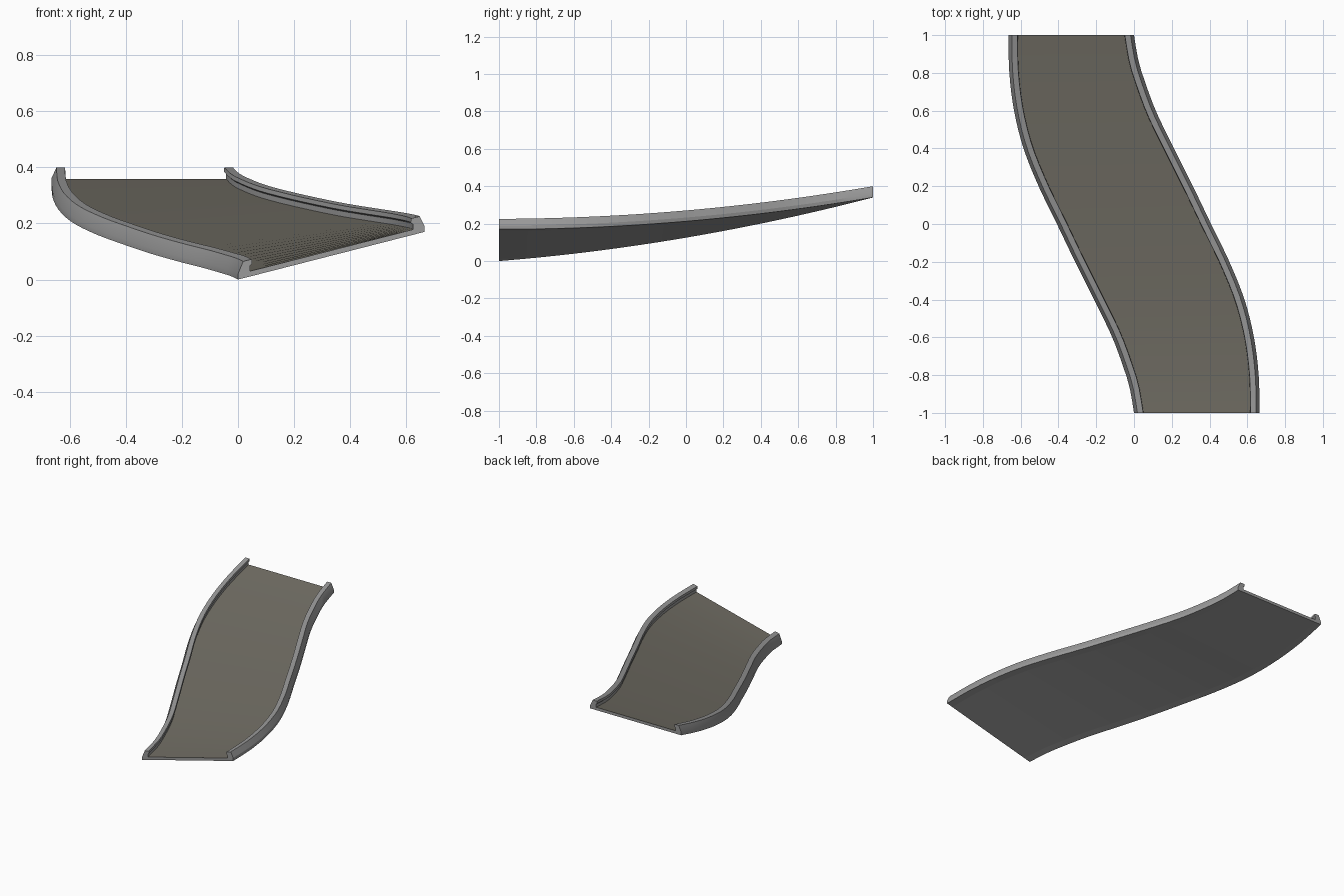
import bpy, bmesh, math

if "Cube" in bpy.data.objects:
    bpy.data.objects.remove(bpy.data.objects["Cube"])


def material(name, rgb):
    m = bpy.data.materials.new(name)
    m.diffuse_color = (*rgb, 1)
    m.use_nodes = True
    m.node_tree.nodes["Principled BSDF"].inputs["Base Color"].default_value = m.diffuse_color
    return m


GREY = material("concrete grey", (0.32, 0.32, 0.32))
OLIVE = material("road olive grey", (0.165, 0.155, 0.128))

# Plan of the left edge, (y, x); the right edge is the same curve turned half round
PATH = [(-1, 0), (-.88, -.02), (-.8, -.042), (-.6, -.115), (-.4, -.212), (-.2, -.312),
        (0, -.408), (.2, -.505), (.4, -.585), (.6, -.635), (.8, -.66), (1, -.665)]
N = 32


def left_x(y):
    # Catmull-style cubic through the path points
    n = len(PATH)
    i = max(k for k in range(n - 1) if PATH[k][0] <= y + 1e-6)

    def slope(k):
        a, b = PATH[max(k - 1, 0)], PATH[min(k + 1, n - 1)]
        return (b[1] - a[1]) / (b[0] - a[0])
    (y0, x0), (y1, x1) = PATH[i], PATH[i + 1]
    h = y1 - y0
    t = (y - y0) / h
    return ((2*t**3 - 3*t*t + 1) * x0 + (t**3 - 2*t*t + t) * h * slope(i)
            + (3*t*t - 2*t**3) * x1 + (t**3 - t*t) * h * slope(i + 1))


def station(y):
    """Both edges, both base heights and the sideways stretch factors at y."""
    t = (y + 1) / 2
    xl, xr = left_x(y), -left_x(-y)
    zl, zr = .16 * t + .18 * t * t, .17 + .17 * t * t
    e = .01

    def stretch(v):
        a, b = max(v - e, -1), min(v + e, 1)
        return math.hypot(1, (left_x(b) - left_x(a)) / (b - a))
    return xl, xr, zl, zr, stretch(y), stretch(-y)


def loft(name, section, deck_edge=None):
    bm = bmesh.new()
    rows = []
    for i in range(N + 1):
        y = -1 + 2 * i / N
        rows.append([bm.verts.new((x, y, z)) for x, z in section(y)])
    m = len(rows[0])
    for a, b in zip(rows, rows[1:]):
        for k in range(m):
            f = bm.faces.new((a[k], a[(k + 1) % m], b[(k + 1) % m], b[k]))
            f.material_index = 1 if k == deck_edge else 0
    bm.faces.new(rows[0])
    bm.faces.new(rows[-1][::-1])
    bmesh.ops.recalc_face_normals(bm, faces=bm.faces)
    me = bpy.data.meshes.new(name)
    bm.to_mesh(me)
    bm.free()
    me.materials.append(GREY)
    me.materials.append(OLIVE)
    ob = bpy.data.objects.new(name, me)
    bpy.context.collection.objects.link(ob)
    bpy.context.view_layer.objects.active = ob
    ob.select_set(True)
    bpy.ops.object.shade_smooth_by_angle(angle=math.radians(25))
    ob.select_set(False)


# Kerb profile: distance in from the outer edge, height; the lip overhangs slightly
KERB = [(0, 0), (0, .02), (.018, .06), (.048, .06), (.05, .045), (.042, .038), (.042, 0)]
INNER, THICK = .042, .019


def kerb(side):
    def section(y):
        xl, xr, zl, zr, sl, sr = station(y)
        bank = (zr - zl) / (xr - xl)
        if side < 0:
            return [(xl + d * sl, zl + d * sl * bank + h) for d, h in KERB]
        return [(xr - d * sr, zr - d * sr * bank + h) for d, h in KERB]
    return section


def slab(y):
    xl, xr, zl, zr, sl, sr = station(y)
    bank = (zr - zl) / (xr - xl)
    out = []
    cols = [k / 6 for k in range(7)]
    a, b = xl + INNER * sl, xr - INNER * sr
    za, zb = zl + INNER * sl * bank, zr - INNER * sr * bank
    return [(a, za), (a, za + THICK), (b, zb + THICK), (b, zb)]


# Banked road deck, then the two kerbs
loft("road_deck", slab, deck_edge=1)
loft("left_kerb", kerb(-1))
loft("right_kerb", kerb(1))
